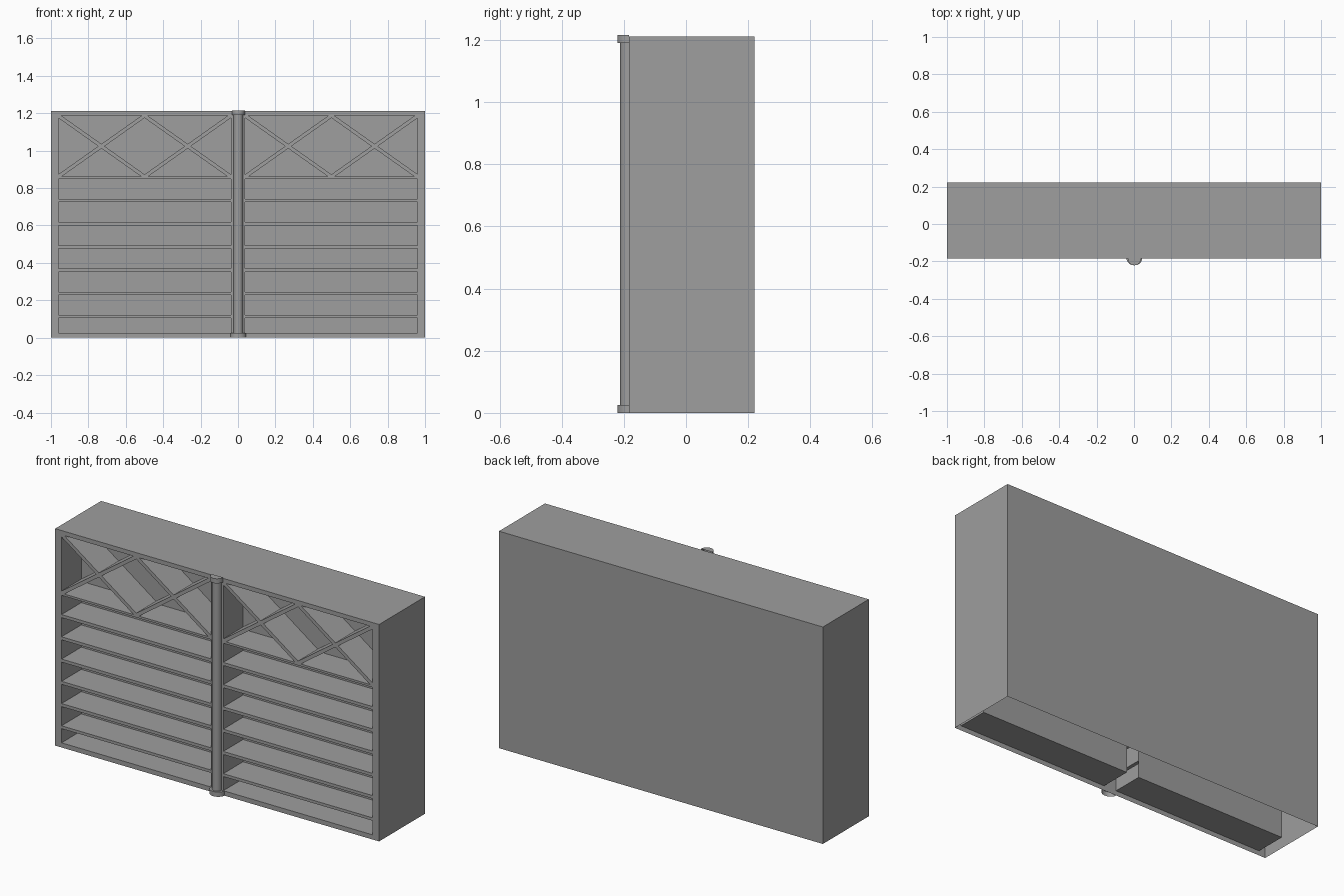
import bpy, bmesh, math
from mathutils import Vector

if "Cube" in bpy.data.objects:
    bpy.data.objects.remove(bpy.data.objects["Cube"])

FRONT, BACK, DEEP = -0.184, 0.221, -0.01   # front face, rear wall, end of pockets
Z0, Z1 = 0.0, 1.211
XI, XO = 0.038, 0.961                      # inner and outer edge of each bay
LAT0, LAT1 = 0.861, 1.187                  # lattice band

grey = bpy.data.materials.new("dark_grey")
grey.diffuse_color = (0.342, 0.342, 0.342, 1)
grey.use_nodes = True
grey.node_tree.nodes["Principled BSDF"].inputs["Base Color"].default_value = grey.diffuse_color


def face(bm, pts, direction):
    """Add a face whose normal points along direction."""
    f = bm.faces.new([bm.verts.new(p) for p in pts])
    f.normal_update()
    if f.normal.dot(Vector(direction)) < 0:
        f.normal_flip()


def plate(bm, pts):
    face(bm, [(x, FRONT, z) for x, z in pts], (0, -1, 0))


def rect(x0, x1, z0, z1):
    return [(x0, z0), (x1, z0), (x1, z1), (x0, z1)]


def pocket(bm, pts):
    """Inward-facing wall on each edge of an opening."""
    cx = sum(p[0] for p in pts) / len(pts)
    cz = sum(p[1] for p in pts) / len(pts)
    for (ax, az), (bx, bz) in zip(pts, pts[1:] + pts[:1]):
        face(bm, [(ax, FRONT, az), (bx, FRONT, bz), (bx, DEEP, bz), (ax, DEEP, az)],
             (cx - (ax + bx) / 2, 0, cz - (az + bz) / 2))


def finish(bm, name):
    bmesh.ops.remove_doubles(bm, verts=bm.verts, dist=1e-5)
    me = bpy.data.meshes.new(name)
    bm.to_mesh(me)
    bm.free()
    me.materials.append(grey)
    ob = bpy.data.objects.new(name, me)
    bpy.context.collection.objects.link(ob)
    return ob


# Outer case: back, top and sides, open underneath
bm = bmesh.new()
for s in (-1, 1):
    face(bm, [(s, FRONT, Z0), (s, BACK, Z0), (s, BACK, Z1), (s, FRONT, Z1)], (s, 0, 0))
face(bm, [(-1, BACK, Z0), (1, BACK, Z0), (1, BACK, Z1), (-1, BACK, Z1)], (0, 1, 0))
face(bm, [(-1, FRONT, Z1), (1, FRONT, Z1), (1, BACK, Z1), (-1, BACK, Z1)], (0, 0, 1))
finish(bm, "outer_case")

# Front frame and recessed compartments
frame, cells = bmesh.new(), bmesh.new()
for x0, x1 in ((-1, -XO), (-XI, XI), (XO, 1)):
    plate(frame, rect(x0, x1, Z0, Z1))

# Shelf openings, bottom to top
shelves = [(0.026, 0.105)] + [(0.121 + 0.1242 * i, 0.228 + 0.1242 * i) for i in range(6)]
rail_z = [Z0] + [z for pair in shelves for z in pair] + [LAT0]

for bx0, bx1 in ((-XO, -XI), (XI, XO)):
    # Horizontal rails
    for z0, z1 in list(zip(rail_z[::2], rail_z[1::2])) + [(LAT1, Z1)]:
        plate(frame, rect(bx0, bx1, z0, z1))
    for z0, z1 in shelves:
        pocket(cells, rect(bx0, bx1, z0, z1))

    # One back panel behind the whole bay
    face(cells, [(x, DEEP, z) for x, z in rect(bx0, bx1, shelves[0][0], LAT1)], (0, -1, 0))

    # Two crosses side by side in the lattice band
    half = (bx1 - bx0) / 4
    cz, hz = (LAT0 + LAT1) / 2, (LAT1 - LAT0) / 2
    dx = 0.017
    dz = dx * hz / half
    c1, c2, mid = bx0 + half, bx1 - half, (bx0 + bx1) / 2
    for c in (c1, c2):
        plate(frame, [(c - dx, cz), (c, cz - dz), (c + dx, cz), (c, cz + dz)])
        for sx in (-1, 1):
            for sz in (-1, 1):
                plate(frame, [(c, cz + sz * dz), (c + sx * dx, cz),
                              (c + sx * half, cz + sz * (hz - dz)),
                              (c + sx * half, cz + sz * hz),
                              (c + sx * (half - dx), cz + sz * hz)])
        # Upper and lower triangles
        for sz in (-1, 1):
            pocket(cells, [(c, cz + sz * dz), (c - half + dx, cz + sz * hz),
                           (c + half - dx, cz + sz * hz)])
    # End triangles and the middle diamond
    pocket(cells, [(c1 - dx, cz), (bx0, cz + hz - dz), (bx0, cz - hz + dz)])
    pocket(cells, [(c2 + dx, cz), (bx1, cz + hz - dz), (bx1, cz - hz + dz)])
    pocket(cells, [(c1 + dx, cz), (mid, cz + hz - dz), (c2 - dx, cz), (mid, cz - hz + dz)])
finish(frame, "front_frame")
finish(cells, "compartments")


def half_round(name, rx, ry, z0, z1, n=12, ends=(-1, 1)):
    """Half cylinder standing against the front face."""
    bm = bmesh.new()
    cx = 0.002
    arc = [(cx + rx * math.cos(math.pi * i / n), FRONT - ry * math.sin(math.pi * i / n))
           for i in range(n + 1)]
    for (ax, ay), (bx, by) in zip(arc, arc[1:]):
        face(bm, [(ax, ay, z0), (bx, by, z0), (bx, by, z1), (ax, ay, z1)],
             (ax + bx - 2 * cx, ay + by - 2 * FRONT, 0))
    for d in ends:
        face(bm, [(x, y, z1 if d > 0 else z0) for x, y in arc], (0, 0, d))
    ob = finish(bm, name)
    bpy.context.view_layer.objects.active = ob
    ob.select_set(True)
    bpy.ops.object.shade_smooth_by_angle(angle=math.radians(35))
    ob.select_set(False)


# Centre post with base (open underneath) and cap
half_round("centre_post", 0.026, 0.028, 0.026, 1.19, ends=())
half_round("post_base", 0.042, 0.037, 0.0, 0.026, ends=(1,))
half_round("post_cap", 0.035, 0.037, 1.19, 1.216)
